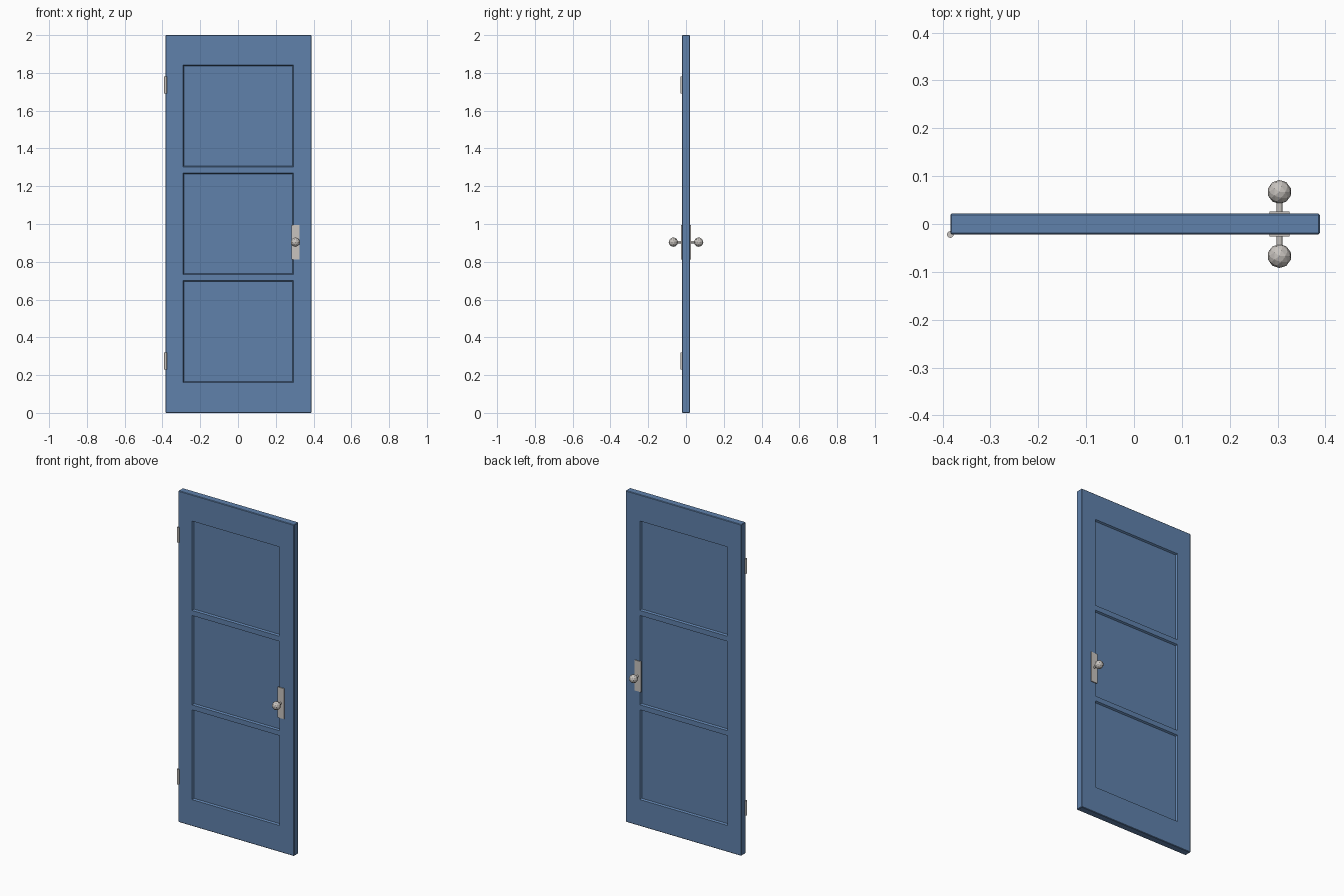
import bpy, bmesh, math
from mathutils import Matrix

if "Cube" in bpy.data.objects:
    bpy.data.objects.remove(bpy.data.objects["Cube"])


def material(name, rgb):
    m = bpy.data.materials.new(name)
    m.diffuse_color = (*rgb, 1)
    m.use_nodes = True
    m.node_tree.nodes["Principled BSDF"].inputs["Base Color"].default_value = m.diffuse_color
    return m


BLUE = material("blue paint", (0.115, 0.22, 0.41))
METAL = material("brushed metal", (0.58, 0.55, 0.52))


def finish(name, bm, mat):
    bmesh.ops.recalc_face_normals(bm, faces=bm.faces[:])
    me = bpy.data.meshes.new(name)
    bm.to_mesh(me)
    bm.free()
    me.materials.append(mat)
    ob = bpy.data.objects.new(name, me)
    bpy.context.collection.objects.link(ob)
    return ob


def cylinder(name, loc, radius, length, axis, sides):
    bm = bmesh.new()
    rot = Matrix.Rotation(math.pi / 2, 4, 'X') if axis == 'Y' else Matrix()
    bmesh.ops.create_cone(bm, cap_ends=True, segments=sides, radius1=radius, radius2=radius,
                          depth=length, matrix=Matrix.Translation(loc) @ rot)
    return finish(name, bm, METAL)


# Door slab: a grid of stiles and rails, with three recessed panels on both faces
T = 0.0215
xs = [-0.384, -0.291, 0.293, 0.389]
zs = [0, 0.160, 0.702, 0.732, 1.271, 1.302, 1.841, 2]
bm = bmesh.new()
front = [[bm.verts.new((x, -T, z)) for x in xs] for z in zs]
for j in range(len(zs) - 1):
    for i in range(len(xs) - 1):
        bm.faces.new((front[j][i], front[j][i + 1], front[j + 1][i + 1], front[j + 1][i]))
back = bmesh.ops.duplicate(bm, geom=bm.verts[:] + bm.edges[:] + bm.faces[:])
for v in back["geom"]:
    if isinstance(v, bmesh.types.BMVert):
        v.co.y = T
bmesh.ops.bridge_loops(bm, edges=[e for e in bm.edges if e.is_boundary])
bmesh.ops.recalc_face_normals(bm, faces=bm.faces[:])

panels = []
for f in bm.faces:
    c = f.calc_center_median()
    if abs(f.normal.y) > 0.9 and xs[1] < c.x < xs[2] and any(zs[k] < c.z < zs[k + 1] for k in (1, 3, 5)):
        panels.append(f)
bmesh.ops.inset_individual(bm, faces=panels, thickness=0.008, depth=-0.010)

# Slightly eased outer edges
rim = [e for e in bm.edges if len(e.link_faces) == 2
       and any(abs(f.normal.y) < 0.1 for f in e.link_faces) and e.calc_face_angle() > 1.4]
bmesh.ops.bevel(bm, geom=rim, offset=0.003, segments=1, affect='EDGES')
finish("door_slab", bm, BLUE)

# Handle plate, neck and knob on each side
KX, KZ = 0.304, 0.904
for side, s in (("front", -1), ("back", 1)):
    bm = bmesh.new()
    bmesh.ops.create_cube(bm, size=1, matrix=Matrix.Translation((KX, s * 0.0235, KZ))
                          @ Matrix.Diagonal((0.042, 0.006, 0.184, 1)))
    finish(side + "_handle_plate", bm, METAL)
    cylinder(side + "_knob_neck", (KX, s * 0.038, KZ), 0.006, 0.032, 'Y', 12)
    bm = bmesh.new()
    bmesh.ops.create_icosphere(bm, subdivisions=2, radius=0.025,
                               matrix=Matrix.Translation((KX, s * 0.067, KZ)))
    finish(side + "_knob", bm, METAL)

# Hinge barrels on the front left edge
for name, z in (("lower_hinge", 0.275), ("upper_hinge", 1.735)):
    cylinder(name, (-0.384, -0.022, z), 0.007, 0.09, 'Z', 12)
